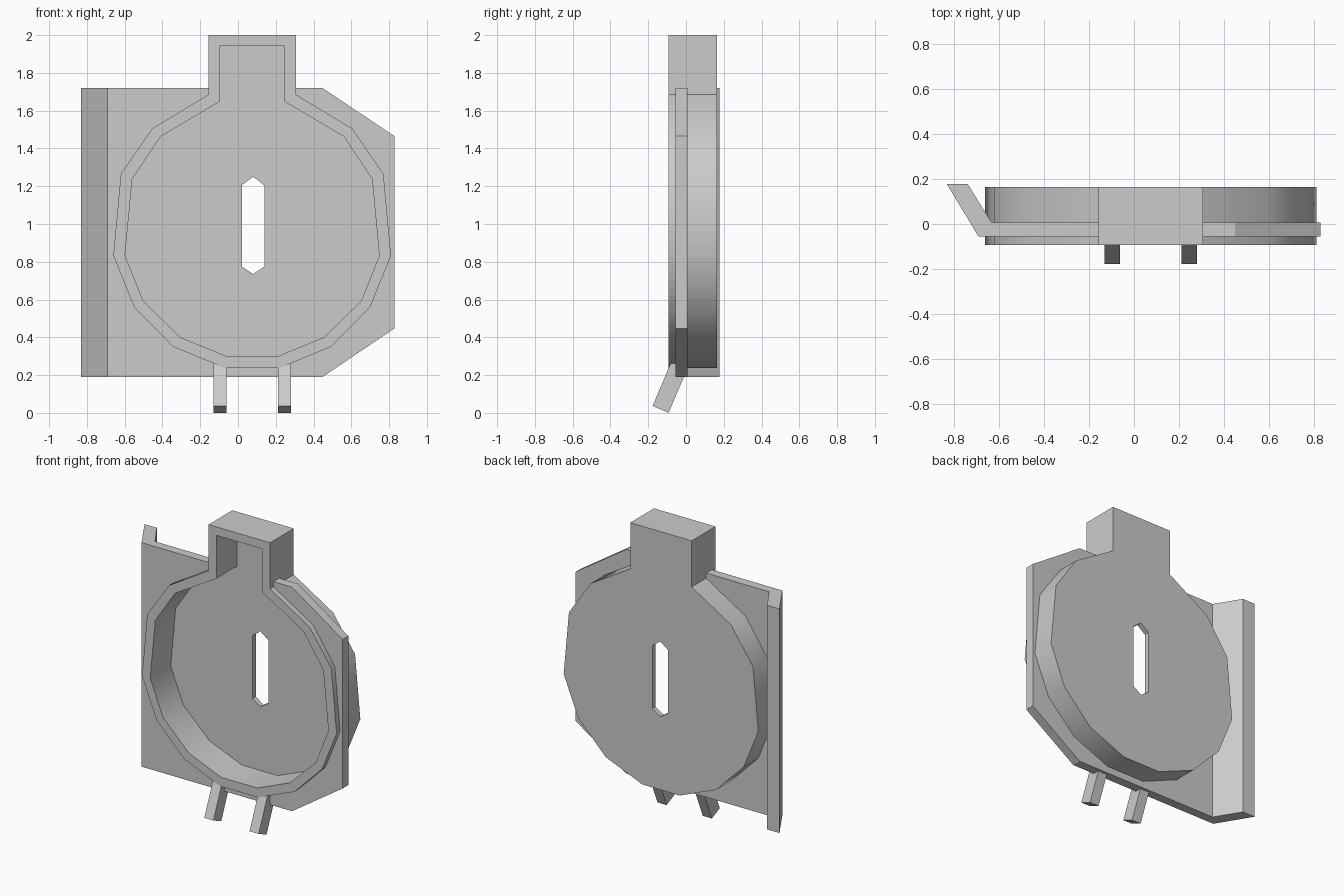
import bpy, bmesh, math
from mathutils import Vector

if "Cube" in bpy.data.objects:
    bpy.data.objects.remove(bpy.data.objects["Cube"])

CX = 0.075                      # symmetry axis of the tray
TRAY_FRONT, TRAY_BACK = -0.093, 0.163
FLOOR = 0.128                   # inner face of the tray floor


def prism(name, pts, a, b, axis):
    """Extrude a closed 2D profile along an axis from a to b."""
    def place(p, t):
        q = list(p)
        q.insert(axis, t)
        return Vector(q)
    bm = bmesh.new()
    face = bm.faces.new([bm.verts.new(place(p, a)) for p in pts])
    ext = bmesh.ops.extrude_face_region(bm, geom=[face])
    step = place((0, 0), b - a)
    bmesh.ops.translate(bm, vec=step,
                        verts=[v for v in ext["geom"] if isinstance(v, bmesh.types.BMVert)])
    bmesh.ops.recalc_face_normals(bm, faces=bm.faces)
    mesh = bpy.data.meshes.new(name)
    bm.to_mesh(mesh)
    bm.free()
    obj = bpy.data.objects.new(name, mesh)
    bpy.context.collection.objects.link(obj)
    return obj


def mirrored(half):
    """Full outline from its right half, given as offsets from the axis."""
    return [(CX + x, z) for x, z in half] + [(CX - x, z) for x, z in reversed(half)]


def select(obj):
    bpy.ops.object.select_all(action='DESELECT')
    obj.select_set(True)
    bpy.context.view_layer.objects.active = obj


def cut(obj, cutter):
    """Subtract the cutter and delete it."""
    cutter.hide_render = True
    mod = obj.modifiers.new("cut", 'BOOLEAN')
    mod.operation, mod.object, mod.solver = 'DIFFERENCE', cutter, 'EXACT'
    select(obj)
    bpy.ops.object.modifier_apply(modifier=mod.name)
    bpy.data.objects.remove(cutter)


outer = mirrored([(0.232, 2.0), (0.232, 1.685), (0.53, 1.505), (0.695, 1.265),
                  (0.735, 0.833), (0.625, 0.56), (0.418, 0.35), (0.143, 0.237)])
inner = mirrored([(0.172, 1.942), (0.172, 1.648), (0.485, 1.463), (0.635, 1.237),
                  (0.673, 0.833), (0.577, 0.592), (0.38, 0.40), (0.135, 0.30)])
slot = [(0.08, 1.25), (0.14, 1.205), (0.14, 0.775),
        (0.08, 0.735), (0.02, 0.775), (0.02, 1.205)]

# Faceted tray with a square neck, open at the front, slotted floor
tray = prism("tray", outer, TRAY_FRONT, TRAY_BACK, 1)
cut(tray, prism("cavity_cutter", inner, -0.3, FLOOR, 1))
cut(tray, prism("slot_cutter", slot, 0.05, 0.3, 1))
select(tray)
bpy.ops.object.shade_smooth_by_angle(angle=math.radians(30))

# Mounting plate around the tray, right corners chamfered
plate = prism("mounting_plate", [(-0.69, 0.19), (0.447, 0.19), (0.828, 0.447),
                                 (0.828, 1.465), (0.447, 1.72), (-0.69, 1.72)],
              -0.055, 0.007, 1)
cut(plate, prism("plate_cutter", outer, -0.3, 0.3, 1))

# Bent flange along the left edge
prism("side_flange", [(-0.69, -0.055), (-0.632, 0.007), (-0.737, 0.177), (-0.83, 0.177)],
      0.19, 1.72, 2)

# Two slanted prongs below
prong = [(-0.177, 0.037), (-0.092, 0.0), (-0.005, 0.205), (-0.005, 0.265), (-0.08, 0.265)]
for side, x in (("left", -0.131), ("right", 0.211)):
    prism(side + "_prong", prong, x, x + 0.069, 0)
